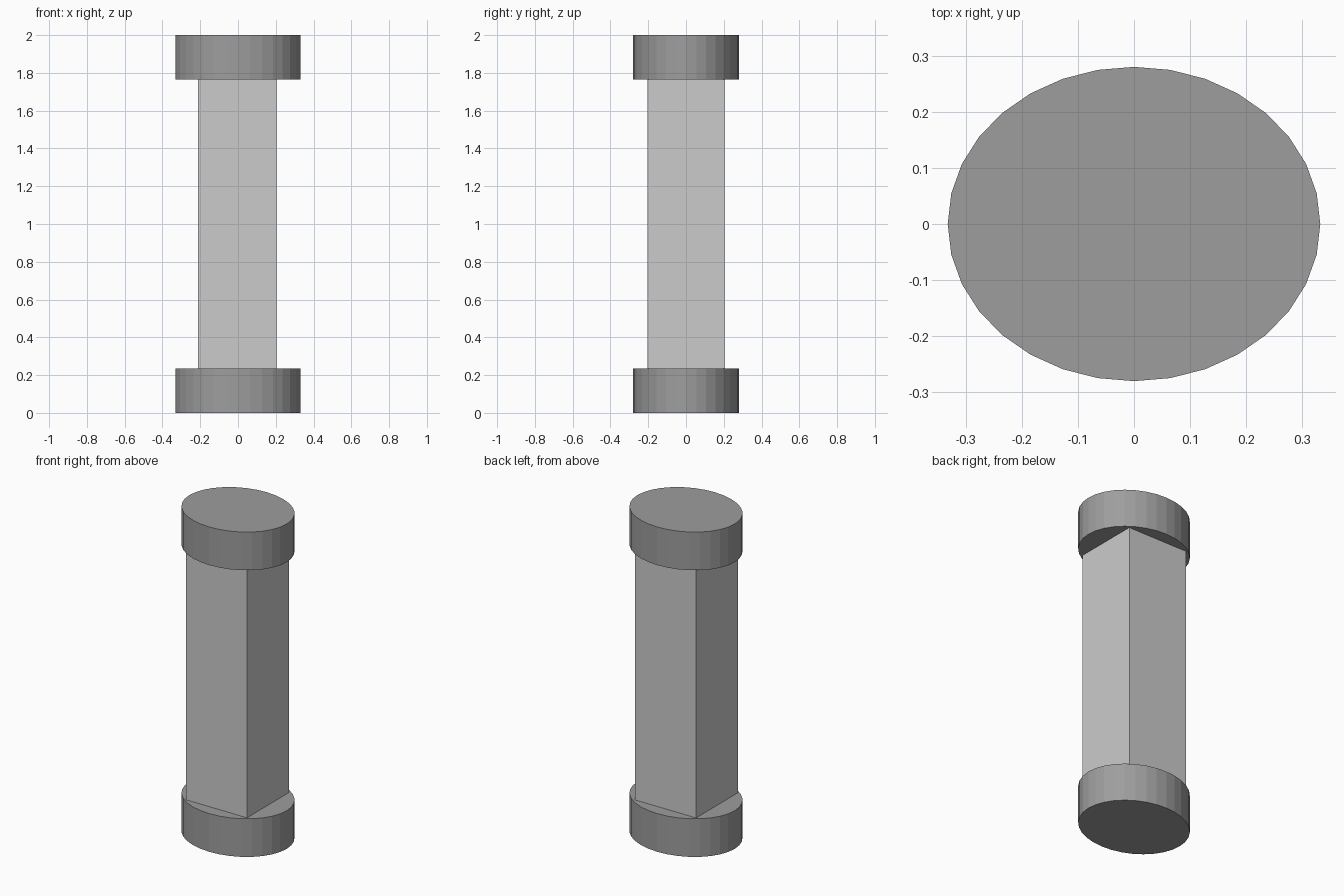
import bpy

if "Cube" in bpy.data.objects:
    bpy.data.objects.remove(bpy.data.objects["Cube"])

# Darker grey for the end caps
dark = bpy.data.materials.new("dark_grey")
dark.diffuse_color = (0.34, 0.34, 0.34, 1)
dark.use_nodes = True
dark.node_tree.nodes["Principled BSDF"].inputs["Base Color"].default_value = dark.diffuse_color

CAP_H = 0.235


def end_cap(name, z):
    """Flat-sided oval disc."""
    bpy.ops.mesh.primitive_cylinder_add(vertices=32, radius=1, depth=1, location=(0, 0, z))
    cap = bpy.context.object
    cap.name = name
    cap.scale = (0.332, 0.28, CAP_H)
    bpy.ops.object.transform_apply(location=False, rotation=False, scale=True)
    cap.data.materials.append(dark)


# Oval caps at both ends
end_cap("bottom_cap", CAP_H / 2)
end_cap("top_cap", 2 - CAP_H / 2)

# Square shaft between the caps
bpy.ops.mesh.primitive_cube_add(size=1, location=(-0.003, -0.001, 1))
shaft = bpy.context.object
shaft.name = "shaft"
shaft.scale = (0.415, 0.407, 2 - 2 * CAP_H)
bpy.ops.object.transform_apply(location=False, rotation=False, scale=True)
